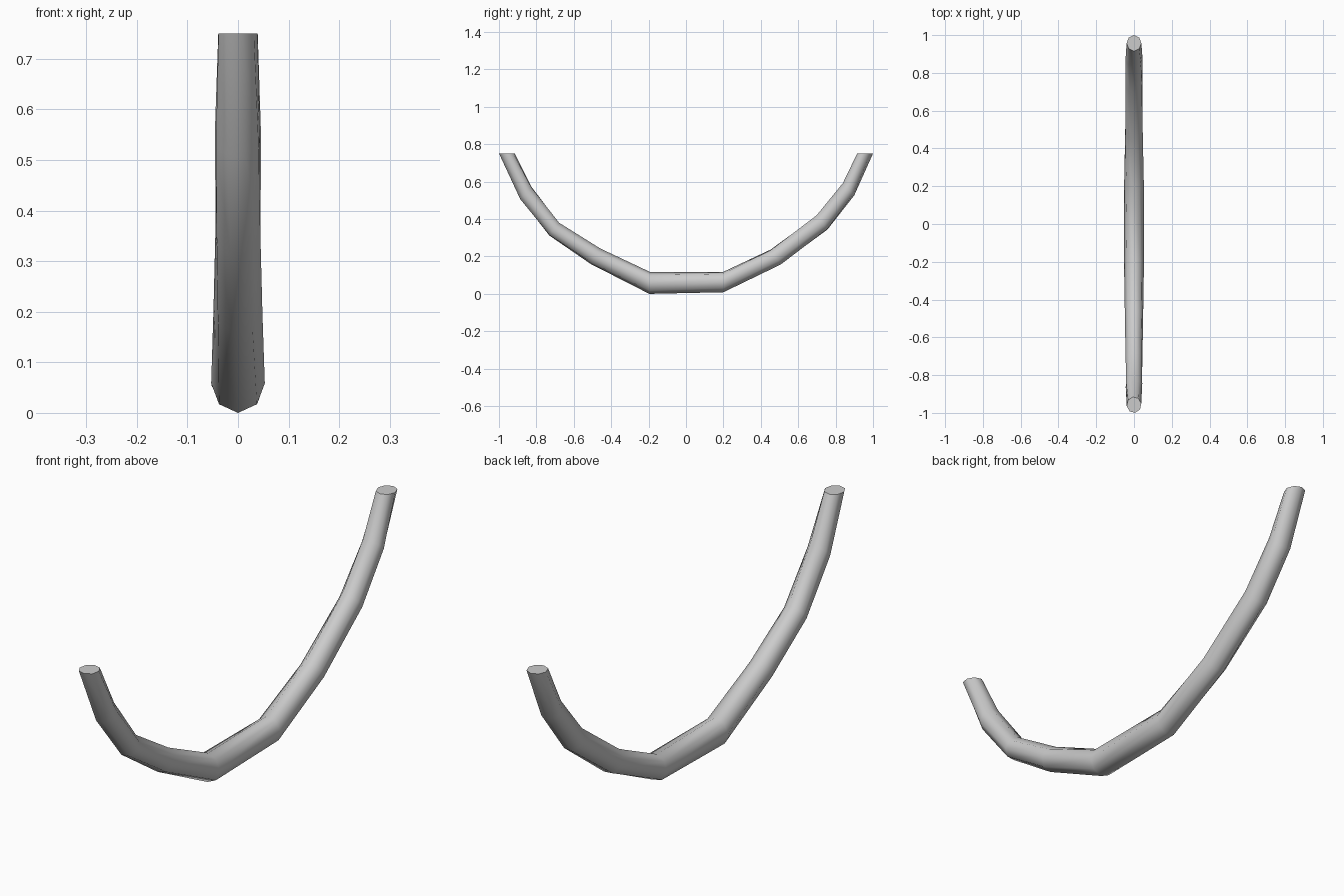
import bpy, bmesh, math
from mathutils import Vector

if "Cube" in bpy.data.objects:
    bpy.data.objects.remove(bpy.data.objects["Cube"])

SIDES = 8
TWIST = math.radians(9)

# Stations along the bowed bar: outer (y, z), inner (y, z), half width in x
stations = [
    ((-1.00, 0.75), (-0.915, 0.75), 0.039),
    ((-0.888, 0.505), (-0.825, 0.575), 0.046),
    ((-0.732, 0.31), (-0.677, 0.382), 0.047),
    ((-0.508, 0.158), (-0.458, 0.243), 0.049),
    ((-0.196, 0.00), (-0.192, 0.117), 0.053),
    ((0.20, 0.008), (0.197, 0.117), 0.053),
    ((0.508, 0.155), (0.450, 0.238), 0.049),
    ((0.758, 0.342), (0.697, 0.422), 0.047),
    ((0.900, 0.526), (0.838, 0.592), 0.046),
    ((1.00, 0.75), (0.915, 0.75), 0.039),
]

# Loft slightly twisted octagonal rings into one bar
bm = bmesh.new()
rings = []
for i, (outer, inner, rx) in enumerate(stations):
    o, n = Vector((0, *outer)), Vector((0, *inner))
    centre, half = (o + n) / 2, (o - n) / 2
    phase = (i - 4) * TWIST
    ring = []
    for k in range(SIDES):
        a = phase + 2 * math.pi * k / SIDES
        ring.append(bm.verts.new(centre + half * math.cos(a) + Vector((rx * math.sin(a), 0, 0))))
    rings.append(ring)

for r0, r1 in zip(rings, rings[1:]):
    for k in range(SIDES):
        j = (k + 1) % SIDES
        bm.faces.new((r0[k], r0[j], r1[j], r1[k]))

# Flat end caps
bm.faces.new(rings[0])
bm.faces.new(rings[-1])
bmesh.ops.recalc_face_normals(bm, faces=bm.faces[:])

mesh = bpy.data.meshes.new("curved_bar")
bm.to_mesh(mesh)
bm.free()
bar = bpy.data.objects.new("curved_bar", mesh)
bpy.context.collection.objects.link(bar)
bpy.context.view_layer.objects.active = bar
bar.select_set(True)
bpy.ops.object.shade_smooth_by_angle(angle=math.radians(50))
